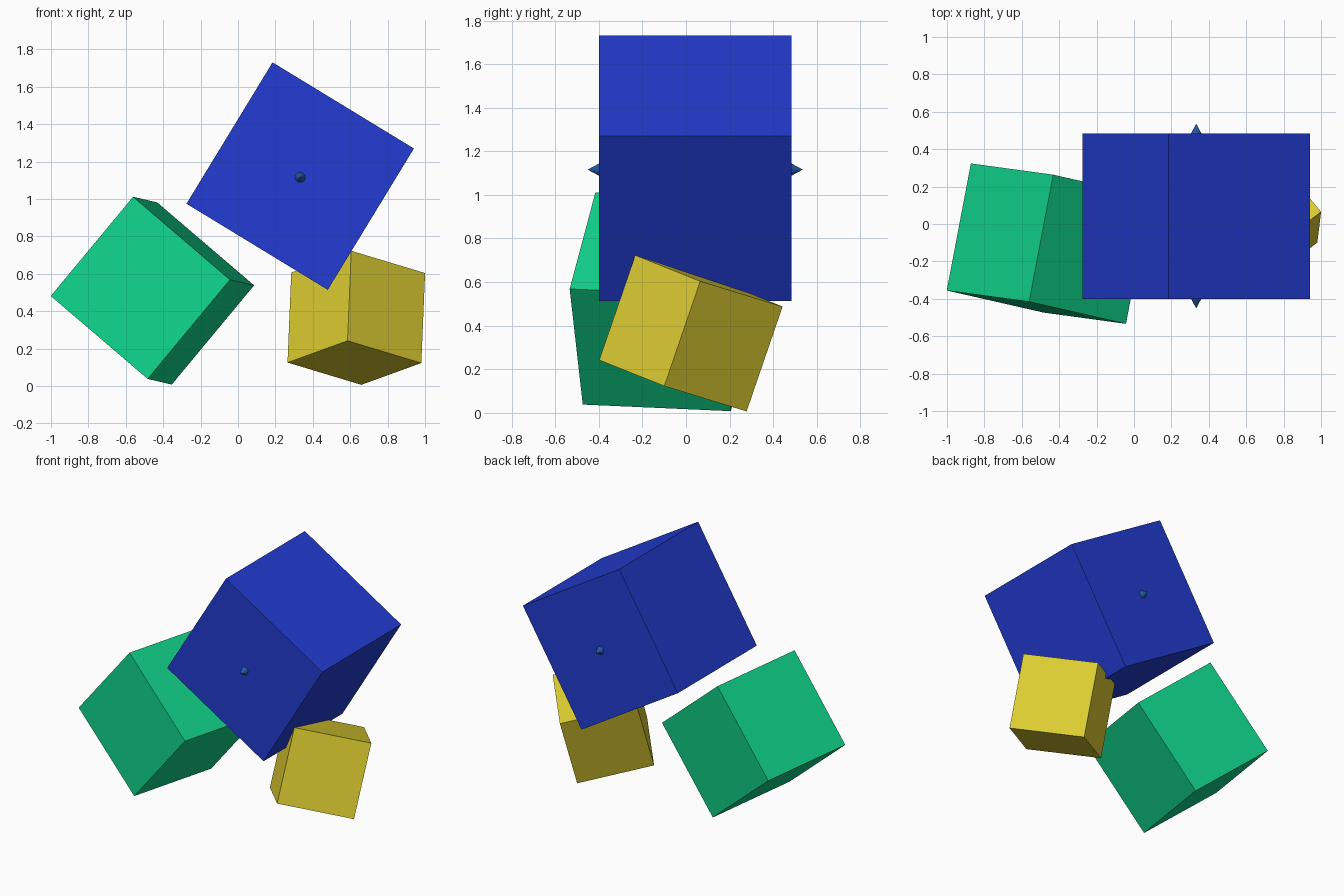
import bpy, math
from mathutils import Vector, Matrix

if "Cube" in bpy.data.objects:
    bpy.data.objects.remove(bpy.data.objects["Cube"])


def srgb(r, g, b):
    lin = lambda c: c / 12.92 if c <= 0.04045 else ((c + 0.055) / 1.055) ** 2.4
    return tuple(lin(v / 255) for v in (r, g, b)) + (1.0,)


def material(name, rgb):
    m = bpy.data.materials.new(name)
    m.diffuse_color = srgb(*rgb)
    m.use_nodes = True
    m.node_tree.nodes["Principled BSDF"].inputs["Base Color"].default_value = m.diffuse_color
    return m


blue = material("blue", (34, 60, 210))
green = material("green", (16, 212, 138))
yellow = material("yellow", (224, 208, 50))
steel = material("steel_blue", (36, 88, 165))


def tilted_cube(name, size, centre, edge_a, edge_b, mat):
    """Cube whose first two edges follow the given directions."""
    x = Vector(edge_a).normalized()
    y = Vector(edge_b)
    y = (y - x * y.dot(x)).normalized()
    z = x.cross(y)
    bpy.ops.mesh.primitive_cube_add(size=size)
    ob = bpy.context.object
    ob.name = name
    rot = Matrix((x, y, z)).transposed().to_4x4()
    ob.matrix_world = Matrix.Translation(centre) @ rot
    ob.data.materials.append(mat)
    return ob


# Three tumbled blocks
centre = Vector((0.3325, 0.0425, 1.1225))
tilted_cube("large_block", 0.885, centre, (0.755, 0, -0.46), (0, 1, 0), blue)
tilted_cube("medium_block", 0.692, (-0.4575, -0.105, 0.51),
            (0.44, -0.06, 0.53), (0.125, 0.68, -0.035), green)
tilted_cube("small_block", 0.509, (0.6325, 0.0225, 0.365),
            (0.02, 0.165, 0.48), (0.395, 0.30, -0.115), yellow)

# Small pointed studs on the front and back of the large block
for name, side in (("front_stud", -1), ("back_stud", 1)):
    bpy.ops.mesh.primitive_cone_add(
        vertices=12, radius1=0.028, radius2=0, depth=0.052,
        location=(centre.x, centre.y + side * (0.4425 + 0.025), 1.116),
        rotation=(-side * math.pi / 2, 0, 0))
    stud = bpy.context.object
    stud.name = name
    stud.data.materials.append(steel)
